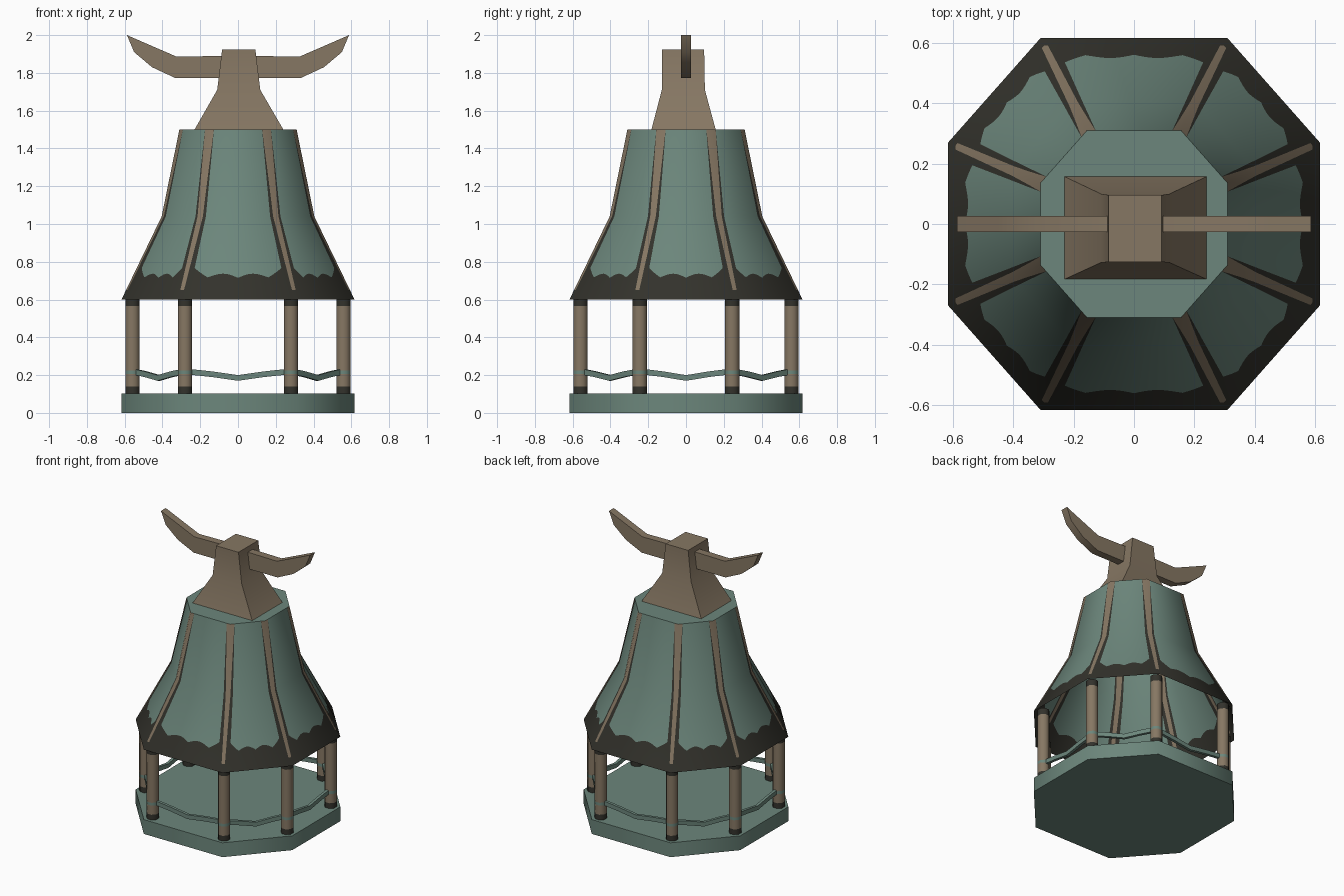
import bpy, bmesh, math
from mathutils import Vector

if "Cube" in bpy.data.objects:
    bpy.data.objects.remove(bpy.data.objects["Cube"])


def material(name, rgb):
    m = bpy.data.materials.new(name)
    m.diffuse_color = (*rgb, 1)
    m.use_nodes = True
    m.node_tree.nodes["Principled BSDF"].inputs["Base Color"].default_value = m.diffuse_color
    return m


MATS = [material("teal", (0.15, 0.24, 0.20)),
        material("brown", (0.24, 0.185, 0.125)),
        material("dark", (0.033, 0.032, 0.025))]
TEAL, BROWN, DARK = 0, 1, 2


def finish(name, bm, smooth=None, fix=True):
    bmesh.ops.remove_doubles(bm, verts=bm.verts, dist=0.0001)
    if fix:
        bmesh.ops.recalc_face_normals(bm, faces=bm.faces)
    me = bpy.data.meshes.new(name)
    bm.to_mesh(me)
    bm.free()
    for m in MATS:
        me.materials.append(m)
    ob = bpy.data.objects.new(name, me)
    bpy.context.collection.objects.link(ob)
    if smooth:
        bpy.ops.object.select_all(action='DESELECT')
        ob.select_set(True)
        bpy.context.view_layer.objects.active = ob
        bpy.ops.object.shade_smooth_by_angle(angle=math.radians(smooth))
    return ob


def loft(bm, rings, colours, caps=True):
    """Bridge rings of points; one colour per band."""
    vs = [[bm.verts.new(p) for p in r] for r in rings]
    n = len(vs[0])
    for k, (a, b) in enumerate(zip(vs, vs[1:])):
        for i in range(n):
            j = (i + 1) % n
            bm.faces.new((a[i], a[j], b[j], b[i])).material_index = colours[k]
    if caps:
        bm.faces.new(vs[0][::-1]).material_index = colours[0]
        bm.faces.new(vs[-1]).material_index = colours[-1]


# Octagonal outline, counter-clockwise from the front
A, B, R = 0.31, 0.27, 0.617
OCT = [(-A, -R), (A, -R), (R, -B), (R, B), (A, R), (-A, R), (-R, B), (-R, -B)]

# Base platform
bm = bmesh.new()
loft(bm, [[(x, y, z) for x, y in OCT] for z in (0, 0.102)], [TEAL])
finish("base_platform", bm, 50)

# Posts with dark ends and a teal tie band
POSTS = [(x * 0.905, y * 0.905) for x, y in OCT]
bm = bmesh.new()
for px, py in POSTS:
    rings = [[(px + 0.041 * math.cos(math.tau * (i + 0.5) / 8),
               py + 0.041 * math.sin(math.tau * (i + 0.5) / 8), z) for i in range(8)]
             for z in (0.1, 0.14, 0.205, 0.225, 0.565, 0.61)]
    loft(bm, rings, [DARK, BROWN, TEAL, BROWN, DARK])
finish("posts", bm, 50)

# Sagging rope rail between the posts
bm = bmesh.new()
for i in range(8):
    a, b = Vector(POSTS[i]), Vector(POSTS[(i + 1) % 8])
    d = (b - a).normalized()
    nrm = Vector((d.y, -d.x)) * 0.01
    rings = []
    for t, z in ((0, 0.22), (0.25, 0.205), (0.5, 0.185), (0.75, 0.205), (1, 0.22)):
        p = a.lerp(b, t)
        rings.append([(*(p + s * nrm), z + h) for s, h in
                      ((-1, -0.015), (1, -0.015), (1, 0.015), (-1, 0.015))])
    loft(bm, rings, [TEAL] * 4)
finish("rope_rail", bm)

# Flared roof: painted ridge stripes and wavy hem cut as faces
PROFILE = ((0.6, 1.0), (1.04, 0.655), (1.5, 0.503))


def scale_at(z):
    for (z0, s0), (z1, s1) in zip(PROFILE, PROFILE[1:]):
        if z <= z1:
            return s0 + (s1 - s0) * (z - z0) / (z1 - z0)
    return PROFILE[-1][1]


N = 24                                  # columns between the stripes
WIDTHS = [(0.005, 0.02), (0.012, 0.04), (0.017, 0.033), (0.022, 0.031), (0.028, 0.0285)]
bm = bmesh.new()
for i in range(8):
    a, b = Vector(OCT[i]), Vector(OCT[(i + 1) % 8])
    rows = []
    for r, zr in enumerate((0.6, None, 1.04, 1.27, 1.5)):
        wb, wd = WIDTHS[r]
        row = []
        for c in range(N + 5):
            t = min(max((c - 2) / N, 0), 1)
            z = zr
            if z is None:
                z = 0.715 + 0.022 * abs(math.cos(3 * math.pi * t)) + 0.03 * abs(2 * t - 1) ** 6
                if c in (0, 1, N + 3, N + 4):
                    z = 0.65
            s = scale_at(z)
            length = (b - a).length * s
            if c == 0:
                dist = 0
            elif c == 1:
                dist = wb
            elif c == N + 3:
                dist = length - wb
            elif c == N + 4:
                dist = length
            else:
                dist = wd + (length - 2 * wd) * t
            p = (a * s).lerp(b * s, dist / length)
            row.append(bm.verts.new((p.x, p.y, z)))
        rows.append(row)
    for r in range(4):
        for c in range(N + 4):
            f = bm.faces.new((rows[r][c], rows[r][c + 1], rows[r + 1][c + 1], rows[r + 1][c]))
            if r == 0:
                f.material_index = DARK
            elif c in (0, N + 3):
                f.material_index = BROWN
            elif c in (1, N + 2):
                f.material_index = DARK
roof = finish("flared_roof", bm, 60, fix=False)
# rounded shading around the roof
normals = []
for v in roof.data.vertices:
    k = min(max((v.co.z - 0.6) / 0.9, 0), 1)
    n = Vector((v.co.x, v.co.y, 0)).normalized()
    n.z = 0.49 - 0.28 * k
    normals.append(n.normalized())
roof.data.normals_split_custom_set_from_vertices(normals)

# Flat top closing the roof
bm = bmesh.new()
bm.faces.new([bm.verts.new((x * 0.503, y * 0.503, 1.5)) for x, y in OCT])
finish("roof_top", bm, fix=False)

# Square tapering finial block
bm = bmesh.new()
rings = [[(x0, y0, z), (x1, y0, z), (x1, y1, z), (x0, y1, z)] for x0, x1, y0, y1, z in
         ((-0.23, 0.24, -0.183, 0.157, 1.5), (-0.11, 0.118, -0.128, 0.1, 1.71),
          (-0.084, 0.092, -0.126, 0.096, 1.925))]
loft(bm, rings, [BROWN, BROWN])
finish("finial", bm, 50)

# Pair of upswept horns
HORN = [(0.06, 1.772), (0.33, 1.772), (0.455, 1.83), (0.55, 1.91), (0.588, 2.0),
        (0.45, 1.94), (0.325, 1.886), (0.06, 1.89)]
for side, name in ((1, "right_horn"), (-1, "left_horn")):
    bm = bmesh.new()
    loft(bm, [[(side * x, y, z) for x, z in HORN] for y in (-0.027, 0.027)], [BROWN])
    finish(name, bm, 40)
